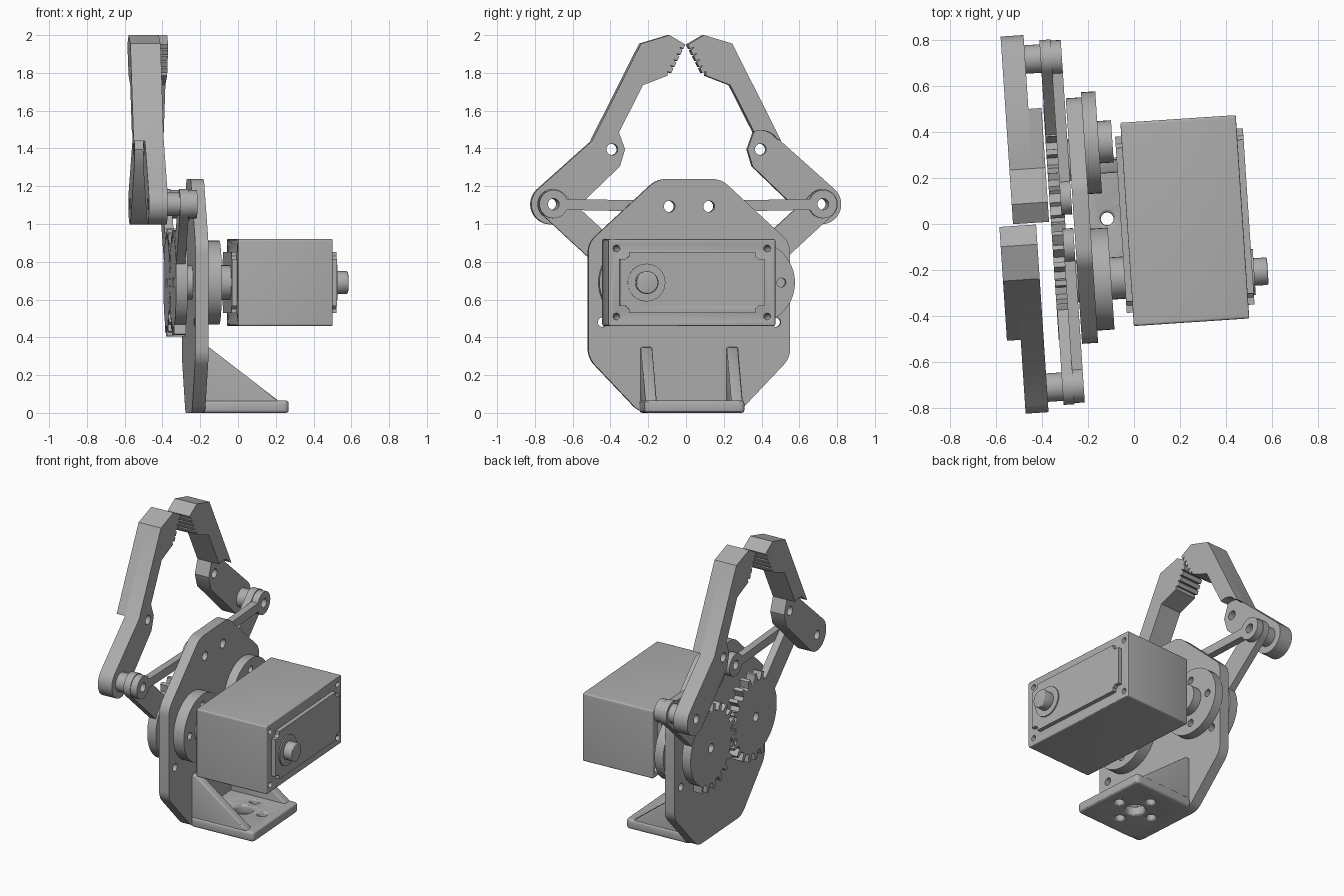
import bpy, bmesh
from math import pi, sin, cos, asin, atan2, radians
from mathutils import Matrix, Vector

if "Cube" in bpy.data.objects:
    bpy.data.objects.remove(bpy.data.objects["Cube"])

grey = bpy.data.materials.new("plain grey")
grey.use_nodes = True
grey.diffuse_color = (0.42, 0.42, 0.42, 1)
grey.node_tree.nodes["Principled BSDF"].inputs["Base Color"].default_value = grey.diffuse_color

TURN = Matrix.Rotation(radians(3.8), 4, 'Z')   # the whole gripper sits slightly turned
MID = 0.03                                     # symmetry plane of the mechanism
AXES = {'x': ((0, 1, 0), (0, 0, 1), (1, 0, 0)),
        'y': ((1, 0, 0), (0, 0, 1), (0, -1, 0)),
        'z': ((1, 0, 0), (0, 1, 0), (0, 0, 1))}


def arc(c, r, a0=0, a1=360, n=24):
    return [(c[0] + r * cos(radians(a0 + (a1 - a0) * i / n)),
             c[1] + r * sin(radians(a0 + (a1 - a0) * i / n))) for i in range(n + 1)]


def circle(c, r, n=32):
    return arc(c, r, n=n)[:-1]


def rounded(pts, r, n=5):
    """Round every corner of a polygon."""
    out = []
    for i, p in enumerate(pts):
        p = Vector(p)
        a = p + (Vector(pts[i - 1]) - p).normalized() * r
        b = p + (Vector(pts[(i + 1) % len(pts)]) - p).normalized() * r
        for k in range(n + 1):
            t = k / n
            out.append(tuple(a * (1 - t) ** 2 + p * 2 * t * (1 - t) + b * t * t))
    return out


def bar(p, q, r, h):
    """Two round ends of radius r joined by a strip of half width h."""
    out = []
    for a, b in ((p, q), (q, p)):
        d = atan2(b[1] - a[1], b[0] - a[0])
        f = asin(h / r)
        out += arc(a, r, (d + f) * 180 / pi, (d + 2 * pi - f) * 180 / pi)
    return out


def prism(name, outline, lo, hi, holes=(), axis='x', bevel=0):
    """Extrude an outline with holes from lo to hi along an axis."""
    cu = bpy.data.curves.new(name, 'CURVE')
    cu.dimensions, cu.fill_mode = '2D', 'BOTH'
    cu.extrude = (hi - lo) / 2 - bevel
    cu.bevel_depth, cu.offset, cu.bevel_resolution = bevel, -bevel, 2
    for loop in [outline, *holes]:
        sp = cu.splines.new('POLY')
        sp.points.add(len(loop) - 1)
        for pt, co in zip(sp.points, loop):
            pt.co = (co[0], co[1], 0, 1)
        sp.use_cyclic_u = True
    tmp = bpy.data.objects.new(name + "_outline", cu)
    bpy.context.collection.objects.link(tmp)
    me = bpy.data.meshes.new_from_object(tmp.evaluated_get(bpy.context.evaluated_depsgraph_get()))
    bpy.data.objects.remove(tmp)
    cols = AXES[axis]
    m = Matrix(cols).transposed().to_4x4()
    m.translation = Vector([abs(c) for c in cols[2]]) * (lo + hi) / 2
    me.transform(TURN @ m)
    bm = bmesh.new()
    bm.from_mesh(me)
    bmesh.ops.remove_doubles(bm, verts=bm.verts, dist=0.0001)
    bmesh.ops.recalc_face_normals(bm, faces=bm.faces)
    for f in bm.faces:
        f.smooth = True
    bm.to_mesh(me)
    bm.free()
    me.set_sharp_from_angle(angle=radians(30))
    me.materials.clear()
    me.materials.append(grey)
    me.name = name
    ob = bpy.data.objects.new(name, me)
    bpy.context.collection.objects.link(ob)
    return ob


def rect(c, hx, hy):
    return [(c[0] + i * hx, c[1] + j * hy) for i, j in ((-1, -1), (1, -1), (1, 1), (-1, 1))]


def around(c, r, hole, n=4, start=0):
    """Ring of small holes."""
    return [circle(p, hole, 16) for p in arc(c, r, start, start + 360, n)[:-1]]


# Main octagonal plate
half = [(0.26, 0), (0.535, 0.29), (0.535, 0.9), (0.17, 1.238)]
plate = [(MID + w, z) for w, z in half] + [(MID - w, z) for w, z in reversed(half)]
plate_holes = [circle((MID + s * w, z), r) for s in (-1, 1)
               for w, z, r in ((0.105, 1.093, 0.03), (0.46, 0.48, 0.025))]
prism("main_plate", rounded(plate, 0.05), -0.26, -0.19, plate_holes)

# Foot with bolt holes and side gussets
foot_c = (0.02, MID)
prism("foot", rounded(rect((0.025, MID), 0.23, 0.265), 0.03), 0, 0.065,
      [circle(foot_c, 0.06)] + around(foot_c, 0.135, 0.028), 'z', 0.015)
gusset = [(-0.2, 0.35), (-0.2, 0.02), (0.235, 0.02), (0.205, 0.06), (-0.165, 0.345)]
for s, side in ((-1, "right"), (1, "left")):
    c = MID + s * 0.228
    prism(side + "_gusset", gusset, c - 0.03, c + 0.03, (), 'y', 0.008)

# Servo motor: body, notched covers, shaft
SZ = 0.69
screws = [circle((i * 0.4, SZ + j * 0.18), 0.017, 16) for i in (-1, 1) for j in (-1, 1)]
prism("servo_body", rounded(rect((0, SZ), 0.443, 0.23), 0.012), -0.03, 0.473, screws, bevel=0.006)
cover = []
for i, j in ((1, 1), (-1, 1), (-1, -1), (1, -1)):
    corner = [(0.384, 0.125), (0.352, 0.125), (0.335, 0.14), (0.335, 0.162)]
    cover += [(i * a, SZ + j * b) for a, b in (corner if i * j > 0 else corner[::-1])]
prism("servo_outer_cover", cover, 0.47, 0.5)
prism("servo_inner_cover", cover, -0.057, -0.028)
shaft = (-0.243, SZ)
prism("shaft_collar", circle(shaft, 0.1), 0.49, 0.508)
prism("rear_shaft", circle(shaft, 0.06), 0.49, 0.567, bevel=0.008)

# Horn discs and hubs between plate and servo
for name, c, top, hub in (("drive", (-0.23, SZ), -0.115, -0.05), ("idler", (0.365, SZ), -0.13, -0.07)):
    prism(name + "_disc", circle(c, 0.222, 48), -0.192, top, around(c, 0.15, 0.024))
    prism(name + "_hub", circle(c, 0.092), top - 0.01, hub, [circle(c, 0.03)])


def gear_outline(c, facing, phase, n=22):
    """Teeth on the meshing side, plain rim behind."""
    out = []
    for k in range(n):
        for f, r in ((-0.28, 0.238), (-0.14, 0.287), (0.14, 0.287), (0.28, 0.238)):
            a = 2 * pi * (k + phase + f) / n
            r = r if cos(a) > -0.45 else 0.245
            out.append((c[0] + facing * r * cos(a), c[1] + r * sin(a)))
    return out


# Gripping fingers, arms and links on both sides
PIVOT, KNEE, TEETH = (0.715, 1.105), (0.394, 1.395), 5
a, b = Vector((0.004, 1.95)), Vector((0.085, 1.79))
grip = []
for k in range(TEETH):
    grip += [tuple(a.lerp(b, k / TEETH)), tuple(a.lerp(b, (k + 0.7) / TEETH)),
             tuple(a.lerp(b, (k + 0.75) / TEETH) + Vector((0.02, 0.01)))]
tip = [(0.24, 1.955), (0.09, 2.0)] + grip + [(0.1, 1.785), (0.23, 1.735), (0.357, 1.485)]
jaw = tip + [(0.325, 1.395), (0.352, 1.305)] + arc(PIVOT, 0.107, 228, 408) + [(0.5, 1.44)]
pad = tip + arc(KNEE, 0.1, 112, 35, 10) + [(0.5, 1.44)]

for s, side in ((-1, "right"), (1, "left")):
    def at(p):
        return (MID + s * p[0], p[1])

    pivot, knee, axle = at(PIVOT), at(KNEE), at((0.265, SZ))
    pin = circle(pivot, 0.03)
    prism(side + "_jaw", [at(p) for p in jaw], -0.525, -0.425, [pin, circle(knee, 0.03)])
    lo, hi = (-0.425, -0.368) if s > 0 else (-0.585, -0.525)
    prism(side + "_jaw_pad", [at(p) for p in pad], lo, hi)
    prism(side + "_spacer", circle(pivot, 0.062), -0.43, -0.355, [pin])
    prism(side + "_gear", gear_outline(axle, -s, 0 if s > 0 else 0.5), -0.36, -0.298,
          [circle(axle, 0.03)])
    d = (Vector(pivot) - Vector(axle)).normalized()
    prism(side + "_gear_arm", bar(tuple(Vector(axle) + d * 0.15), pivot, 0.08, 0.079),
          -0.358, -0.31, [pin])
    prism(side + "_gear_washer", circle(axle, 0.09), -0.3, -0.258, [circle(axle, 0.03)])
    anchor = at((0.105, 1.093))
    prism(side + "_link", bar(anchor, pivot, 0.075, 0.029), -0.312, -0.265,
          [pin, circle(anchor, 0.03)])
